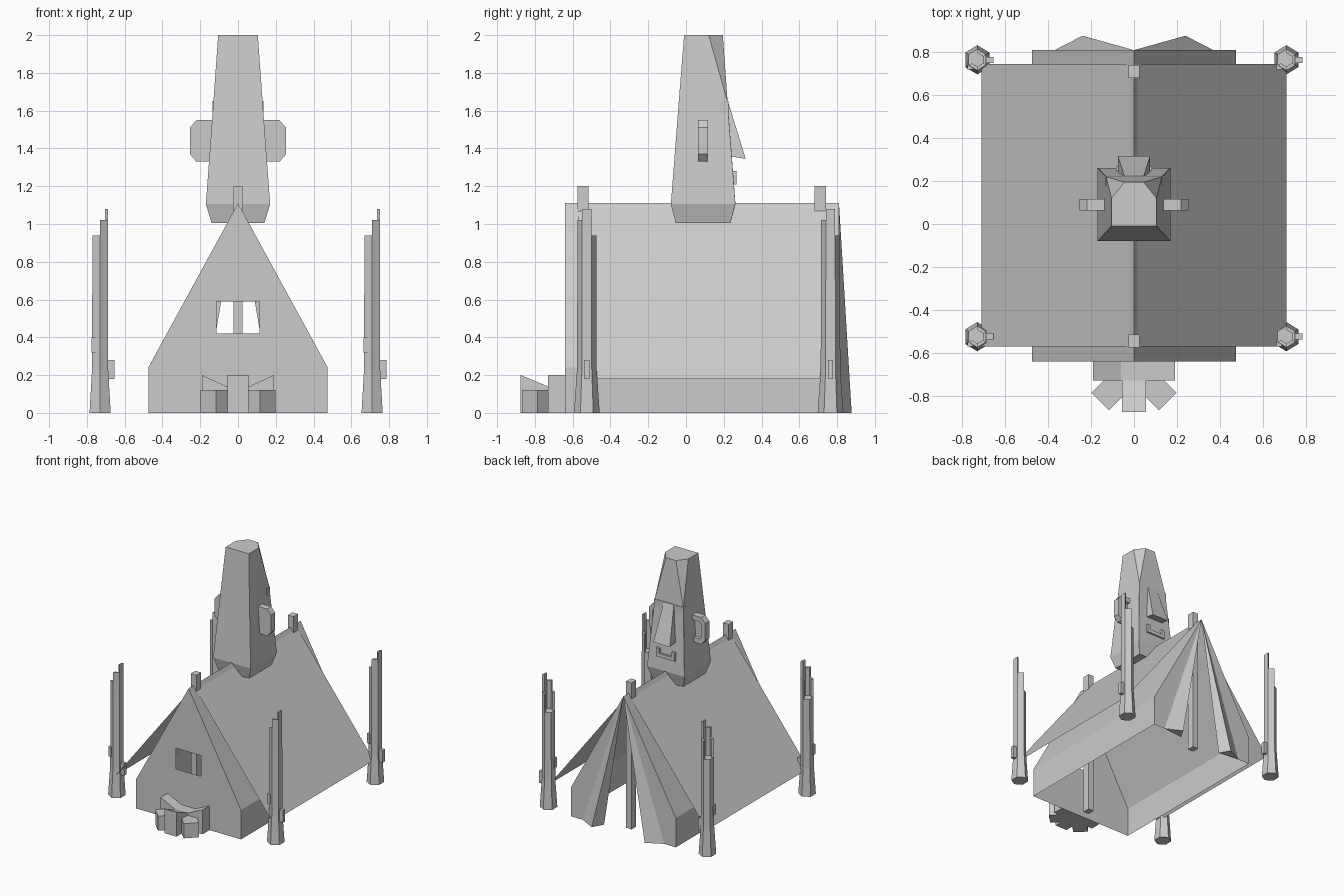
import bpy, bmesh, math
from mathutils import Matrix, Vector

if "Cube" in bpy.data.objects:
    bpy.data.objects.remove(bpy.data.objects["Cube"])


def make(name, verts, faces, fix=True):
    me = bpy.data.meshes.new(name)
    me.from_pydata([tuple(v) for v in verts], [], faces)
    if fix:
        bm = bmesh.new()
        bm.from_mesh(me)
        bmesh.ops.recalc_face_normals(bm, faces=bm.faces)
        bm.to_mesh(me)
        bm.free()
    ob = bpy.data.objects.new(name, me)
    bpy.context.collection.objects.link(ob)
    return ob


def loft(name, rings):
    """Closed solid through rings with equal point counts."""
    n = len(rings[0])
    verts = [p for r in rings for p in r]
    faces = [tuple(range(n)), tuple(range(len(verts) - n, len(verts)))]
    for k in range(len(rings) - 1):
        for i in range(n):
            j = (i + 1) % n
            faces.append((k * n + i, k * n + j, (k + 1) * n + j, (k + 1) * n + i))
    return make(name, verts, faces)


def box(name, x0, x1, y0, y1, z0, z1):
    return loft(name, [[(x0, y0, z), (x1, y0, z), (x1, y1, z), (x0, y1, z)] for z in (z0, z1)])


def extrude_y(name, profile, y0, y1):
    return loft(name, [[(x, y, z) for x, z in profile] for y in (y0, y1)])


# Tent body: open shell, front wall pierced by a window
F, B, W, EAVE, TOP = -0.64, 0.81, 0.475, 0.24, 1.11
outer = [(-W, 0), (W, 0), (W, EAVE), (0, TOP), (-W, EAVE)]
win = [(-0.115, 0.42), (0.115, 0.42), (0.115, 0.59), (-0.115, 0.59)]
verts = [(x, F, z) for x, z in outer] + [(x, B, z) for x, z in outer]
faces = [(i, (i + 1) % 5, 5 + (i + 1) % 5, 5 + i) for i in (1, 2, 3, 4)]
verts += [(x, F, z) for x, z in win]
faces += [(0, 1, 11, 10), (1, 2, 12, 11), (2, 3, 12), (3, 13, 12),
          (3, 4, 13), (4, 0, 10, 13)]
# Back wall strips either side of the entrance
verts += [(-0.37, B, 0), (0.37, B, 0)]
faces += [(5, 14, 8, 9), (15, 6, 7, 8)]
make("tent_body", verts, faces)

# Folded door flaps
for s, side in ((-1, "left"), (1, "right")):
    make("door_flap_" + side,
         [(0, B, TOP), (s * 0.37, B, 0), (s * 0.24, 0.877, 0), (s * 0.19, 0.79, 0)],
         [(0, 1, 2), (0, 2, 3), (0, 3, 1), (1, 2, 3)])

# Wide roof sheet stretched out to the posts
RE, RT = 0.71, 1.10
make("roof_sheet",
     [(x, y, z) for y in (-0.57, 0.745) for x, z in ((-RE, 0.18), (0, RT), (RE, 0.18))],
     [(0, 1, 4, 3), (1, 2, 5, 4)])

# Ridge poles
box("front_pole", -0.025, 0.025, -0.575, -0.515, 0, 1.2)
box("back_pole", -0.025, 0.025, 0.68, 0.74, 0, 1.2)


# Corner posts: flared hexagonal foot, shaft, splintered top
def hexa(cx, cy, r, z):
    return [(cx + r * math.cos(math.radians(a)) * 0.95, cy + r * math.sin(math.radians(a)), z)
            for a in range(-30, 330, 60)]


heights = [1.08, 0.94, 0.79, 0.79, 0.94, 1.02]
for n, (cx, cy) in enumerate([(-0.73, -0.525), (0.71, -0.525), (-0.73, 0.765), (0.71, 0.765)]):
    tag = str(n + 1)
    loft("post_shaft_" + tag, [hexa(cx, cy, 0.068, 0), hexa(cx, cy, 0.052, 0.23),
                               hexa(cx, cy, 0.05, 0.79)])
    for i, h in enumerate(heights):
        if h > 0.8:
            j = (i + 1) % 6
            rings = []
            for z in (0.78, h):
                o, c = hexa(cx, cy, 0.05, z), hexa(cx, cy, 0.032, z)
                rings.append([o[i], o[j], c[j], c[i]])
            loft("post_splinter_%s_%d" % (tag, i), rings)
    box("post_peg_" + tag, cx + 0.03, cx + 0.075, cy - 0.014, cy + 0.014, 0.18, 0.28)
    box("post_knot_" + tag, cx - 0.046, cx - 0.02, cy - 0.045, cy - 0.01, 0.32, 0.40)


# Stone head: tapered block with cut forehead corners
def head_ring(x, y0, y1, z, cx=0.001, cy=0.001):
    return [(-x, y0, z), (x, y0, z), (x, y1 - cy, z), (x - cx, y1, z),
            (cx - x, y1, z), (-x, y1 - cy, z)]


loft("stone_head", [head_ring(0.14, -0.055, 0.235, 1.005),
                    head_ring(0.17, -0.08, 0.262, 1.105),
                    head_ring(0.13, -0.038, 0.22, 1.65),
                    head_ring(0.105, -0.01, 0.195, 2.0, 0.06, 0.075)])
box("brow", -0.135, 0.135, 0.18, 0.224, 1.54, 1.65)

# Wedge nose widening downward
loft("nose", [[(-0.045, 0.19, 1.65), (0.045, 0.19, 1.65), (0.045, 0.222, 1.65), (-0.045, 0.222, 1.65)],
              [(-0.075, 0.225, 1.36), (0.075, 0.225, 1.36), (0.075, 0.316, 1.345), (-0.075, 0.316, 1.345)]])

# Mouth: bar with raised corners
extrude_y("mouth", [(-0.085, 1.21), (0.085, 1.21), (0.085, 1.28), (0.055, 1.28),
                    (0.055, 1.24), (-0.055, 1.24), (-0.055, 1.28), (-0.085, 1.28)], 0.23, 0.268)

# Ears: solid back plate with a raised rim
plate = [(0.12, 1.33), (0.22, 1.33), (0.255, 1.37), (0.255, 1.51), (0.22, 1.55), (0.12, 1.55)]
rim = plate + [(0.12, 1.51), (0.205, 1.51), (0.22, 1.49), (0.22, 1.39), (0.205, 1.37), (0.12, 1.37)]
for s, side in ((-1, "left"), (1, "right")):
    extrude_y("ear_plate_" + side, [(s * x, z) for x, z in plate], 0.063, 0.09)
    extrude_y("ear_rim_" + side, [(s * x, z) for x, z in rim], 0.09, 0.117)

# Fire ring in front: dished rear block, raised front block, low diagonal blocks
extrude_y("hearth_rear", [(-0.19, 0), (0.19, 0), (0.19, 0.2), (0.06, 0.14),
                          (-0.06, 0.14), (-0.19, 0.2)], -0.73, F)
loft("hearth_front", [[(x, -0.73, 0), (x, -0.73, 0.14), (x, -0.875, 0.2), (x, -0.875, 0)]
                      for x in (-0.055, 0.055)])
for s, side in ((-1, "left"), (1, "right")):
    ob = box("hearth_block_" + side, -0.058, 0.058, -0.06, 0.13, 0, 0.12)
    ob.data.transform(Matrix.Translation((s * 0.115, -0.785, 0)) @ Matrix.Rotation(s * math.pi / 4, 4, 'Z'))
